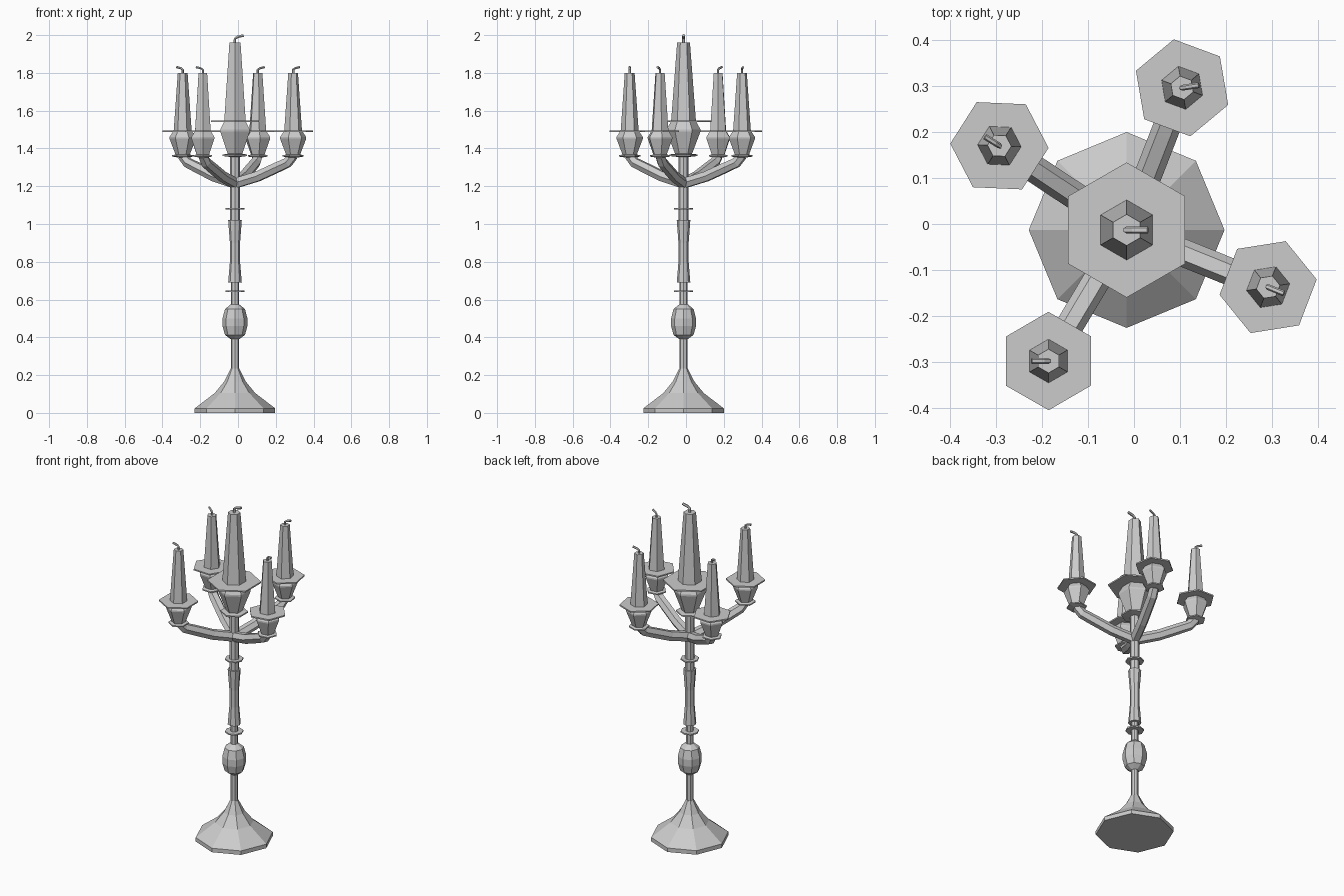
import bpy, bmesh
from math import sin, cos, pi, radians
from mathutils import Vector

if "Cube" in bpy.data.objects:
    bpy.data.objects.remove(bpy.data.objects["Cube"])

CX, CY = -0.016, -0.013


def skin(name, rings):
    """Join equal-length rings of points into a capped solid."""
    bm = bmesh.new()
    loops = [[bm.verts.new(p) for p in r] for r in rings]
    n = len(loops[0])
    for a, b in zip(loops, loops[1:]):
        for i in range(n):
            j = (i + 1) % n
            bm.faces.new((a[i], a[j], b[j], b[i]))
    bm.faces.new(loops[0][::-1])
    bm.faces.new(loops[-1])
    bmesh.ops.recalc_face_normals(bm, faces=bm.faces)
    me = bpy.data.meshes.new(name)
    bm.to_mesh(me)
    bm.free()
    ob = bpy.data.objects.new(name, me)
    bpy.context.collection.objects.link(ob)
    return ob


def turned(name, profile, x=CX, y=CY, sides=8, rot=0.0):
    """Low-poly lathe; profile is (radius, z) pairs."""
    rings = []
    for r, z in profile:
        rings.append([(x + r * cos(rot + 2 * pi * i / sides),
                       y + r * sin(rot + 2 * pi * i / sides), z) for i in range(sides)])
    return skin(name, rings)


def tube(name, path, radii, side, sides=6):
    """Sweep a polygon along a path lying in a vertical plane with normal 'side'."""
    pts = [Vector(p) for p in path]
    rings = []
    for k, p in enumerate(pts):
        t = (pts[min(k + 1, len(pts) - 1)] - pts[max(k - 1, 0)]).normalized()
        up = side.cross(t)
        rings.append([p + radii[k] * (side * cos(2 * pi * i / sides) + up * sin(2 * pi * i / sides))
                      for i in range(sides)])
    return skin(name, rings)


def wick(name, x, y, z, ang, s):
    d = Vector((cos(ang), sin(ang), 0))
    side = Vector((-sin(ang), cos(ang), 0))
    base = Vector((x, y, z))
    path = [base - Vector((0, 0, 0.01)), base + Vector((0, 0, 0.019 * s)),
            base + d * 0.012 * s + Vector((0, 0, 0.027 * s)),
            base + d * 0.041 * s + Vector((0, 0, 0.034 * s))]
    tube(name, path, [0.007 * s] * 4, side)


def holder(tag, x, y, rot, wick_ang, cup, plate, candle, s):
    """Cup with foot ring, drip plate, candle and wick."""
    turned(tag + "_cup", cup, x, y, 6, rot)
    r, z = plate
    turned(tag + "_drip_plate", [(r, z - 0.004), (r, z + 0.004)], x, y, 6, rot)
    turned(tag + "_candle", candle, x, y, 6, rot)
    wick(tag + "_wick", x, y, candle[-1][1], wick_ang, s)


# Foot, stem and knop
turned("base", [(0.213, 0), (0.213, 0.024), (0.107, 0.105), (0.058, 0.165), (0.022, 0.235)])
turned("lower_stem", [(0.021, 0.22), (0.021, 0.70)])
turned("knop", [(0.022, 0.39), (0.053, 0.413), (0.066, 0.46), (0.066, 0.50),
                (0.053, 0.55), (0.022, 0.575)])
# Shaft with collars
turned("shaft", [(0.036, 0.69), (0.027, 0.80), (0.027, 0.90), (0.036, 1.02)])
for name, z in (("lower_collar", 0.645), ("upper_collar", 1.08)):
    turned(name, [(0.05, z - 0.004), (0.05, z + 0.004)])
turned("upper_stem", [(0.027, 1.01), (0.027, 1.37)])

# Central holder
holder("centre", CX, CY, pi / 2, 0.0,
       [(0.03, 1.355), (0.075, 1.36), (0.075, 1.368), (0.045, 1.372), (0.09, 1.49), (0.09, 1.50), (0.065, 1.545)],
       (0.147, 1.545), [(0.066, 1.54), (0.034, 1.96)], 1.12)

# Four branches: arm angle and wick angle
for k, (a, w) in enumerate(((146.5, 148), (68.7, 9), (-22, -22), (239.2, 180))):
    a, w = radians(a), radians(w)
    d, R = Vector((cos(a), sin(a), 0)), 0.332
    side = Vector((-sin(a), cos(a), 0))
    o = Vector((CX, CY, 0))
    path = [o + d * r + Vector((0, 0, z)) for r, z in
            ((0, 1.215), (0.13, 1.252), (0.23, 1.295), (0.30, 1.325), (R, 1.362))]
    tube("arm_%d" % k, path, [0.03, 0.03, 0.03, 0.029, 0.027], side)
    p = o + d * R
    holder("branch_%d" % k, p.x, p.y, a + radians(31), w,
           [(0.025, 1.352), (0.056, 1.357), (0.056, 1.364), (0.038, 1.368), (0.07, 1.452), (0.07, 1.46), (0.05, 1.49)],
           (0.107, 1.49), [(0.048, 1.487), (0.026, 1.80)], 0.9)
